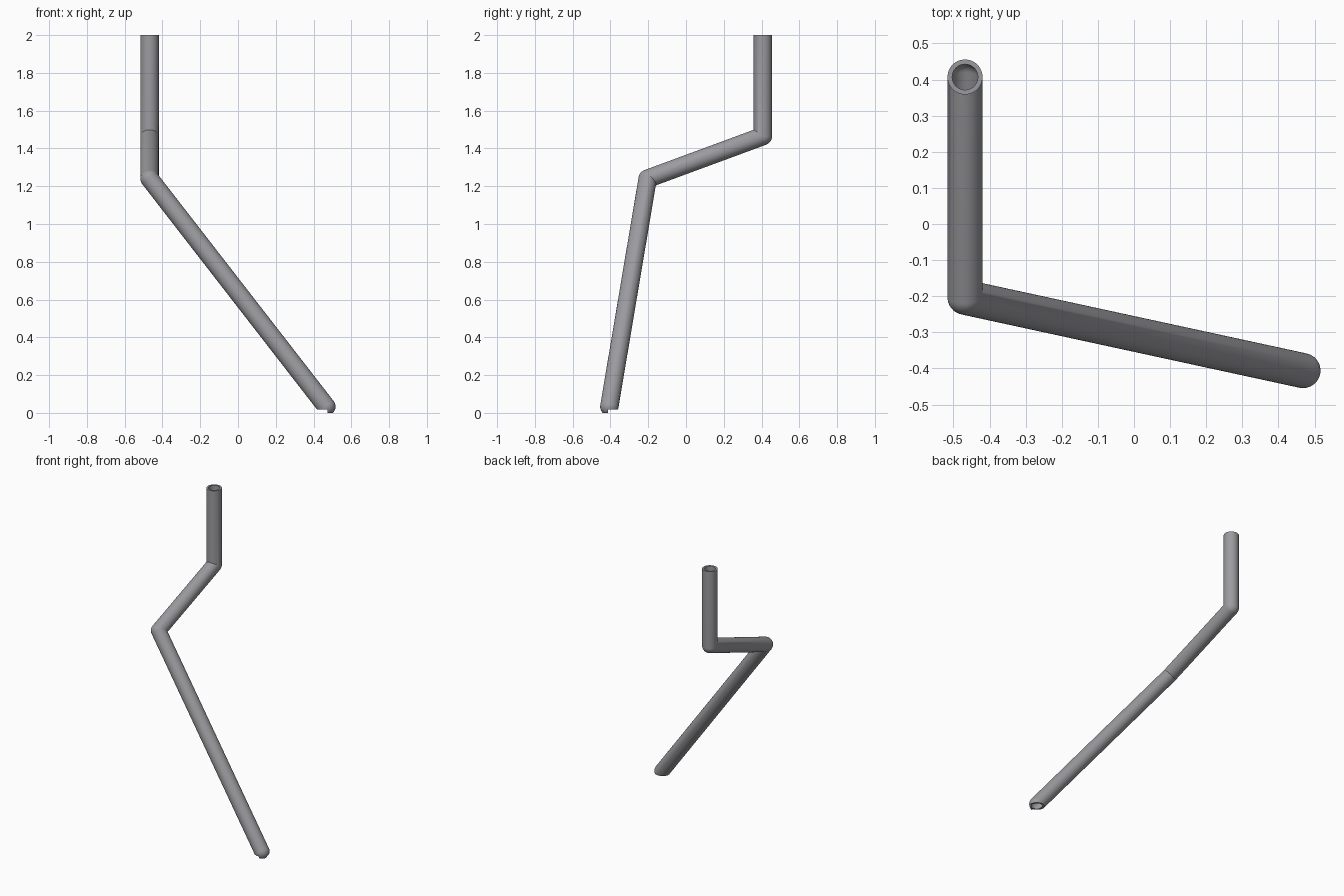
import bpy, bmesh, math
from mathutils import Vector, Matrix

if "Cube" in bpy.data.objects:
    bpy.data.objects.remove(bpy.data.objects["Cube"])

SIDES = 48
R_OUT, R_IN = 0.0485, 0.0355
TOP = Vector((-0.468, 0.407, 2.0))
ELBOW_1 = Vector((-0.468, 0.407, 1.465))
ELBOW_2 = Vector((-0.468, -0.203, 1.24))
FOOT = Vector((0.468, -0.406, 0.033))


def sweep(name, path, r, dome_end):
    """Closed round bar: rounded outside and mitred inside at each bend."""
    dirs = [(b - a).normalized() for a, b in zip(path, path[1:])]
    ws = [Vector((math.cos(a), math.sin(a), 0))
          for a in (2 * math.pi * i / SIDES for i in range(SIDES))]
    rings = [[path[0] + r * w for w in ws]]
    for p, t, t2 in zip(path[1:], dirs, dirs[1:]):
        axis, angle = t.cross(t2).normalized(), t.angle(t2)
        steps = 10
        for k in range(steps + 1):
            rot = Matrix.Rotation(angle * k / steps, 3, axis)
            ring = []
            for w in ws:
                d = w.dot(t2)
                if d > 0:
                    ring.append(p + r * w - t * (r * d / (1 + t.dot(t2))))
                else:
                    ring.append(p + r * (rot @ w))
            rings.append(ring)
        full = Matrix.Rotation(angle, 3, axis)
        ws = [full @ w for w in ws]
    end, t = path[-1], dirs[-1]
    rings.append([end + r * w for w in ws])
    if dome_end:
        for k in range(1, 12):
            a = math.pi / 2 * k / 12
            rings.append([end + r * (w * math.cos(a) + t * math.sin(a)) for w in ws])

    bm = bmesh.new()
    vr = [[bm.verts.new(v) for v in ring] for ring in rings]
    for a, b in zip(vr, vr[1:]):
        for i in range(SIDES):
            j = (i + 1) % SIDES
            bm.faces.new((a[i], a[j], b[j], b[i]))
    bm.faces.new(vr[0])
    bm.faces.new(vr[-1])
    bmesh.ops.remove_doubles(bm, verts=bm.verts, dist=1e-5)
    bmesh.ops.recalc_face_normals(bm, faces=bm.faces)
    return to_object(name, bm)


def to_object(name, bm):
    me = bpy.data.meshes.new(name)
    bm.to_mesh(me)
    bm.free()
    ob = bpy.data.objects.new(name, me)
    bpy.context.collection.objects.link(ob)
    return ob


def box(name, lo, hi):
    bm = bmesh.new()
    bmesh.ops.create_cube(bm, size=1)
    lo, hi = Vector(lo), Vector(hi)
    for v in bm.verts:
        v.co = (lo + hi) / 2 + v.co * (hi - lo)
    return to_object(name, bm)


def cut(target, cutter):
    mod = target.modifiers.new("cut", 'BOOLEAN')
    mod.operation, mod.solver, mod.object = 'DIFFERENCE', 'EXACT', cutter
    bpy.context.view_layer.objects.active = target
    bpy.ops.object.modifier_apply(modifier=mod.name)
    bpy.data.objects.remove(cutter)


# Outer bent pipe with a ball at the foot
pipe = sweep("bent_pipe", [TOP, ELBOW_1, ELBOW_2, FOOT], R_OUT, True)

# Hollow bore, open at the top and straight down at the foot
up = Vector((0, 0, 0.1))
cut(pipe, sweep("bore", [TOP + up, ELBOW_1, ELBOW_2, FOOT, FOOT - up], R_IN, False))

# Flat trim at the foot, leaving one outer lobe of the ball
x, y = FOOT.x + 0.006, FOOT.y - 0.006
cut(pipe, box("trim_left", (x - 0.3, y - 0.3, -0.2), (x, y + 0.3, 0.019)))
cut(pipe, box("trim_back", (x - 0.1, y, -0.2), (x + 0.3, y + 0.3, 0.019)))

# Dark grey finish
mat = bpy.data.materials.new("dark_grey")
mat.diffuse_color = (0.33, 0.33, 0.35, 1)
mat.use_nodes = True
mat.node_tree.nodes["Principled BSDF"].inputs["Base Color"].default_value = mat.diffuse_color
pipe.data.materials.clear()
pipe.data.materials.append(mat)

bpy.ops.object.select_all(action='DESELECT')
pipe.select_set(True)
bpy.context.view_layer.objects.active = pipe
bpy.ops.object.shade_smooth_by_angle(angle=math.radians(30))
